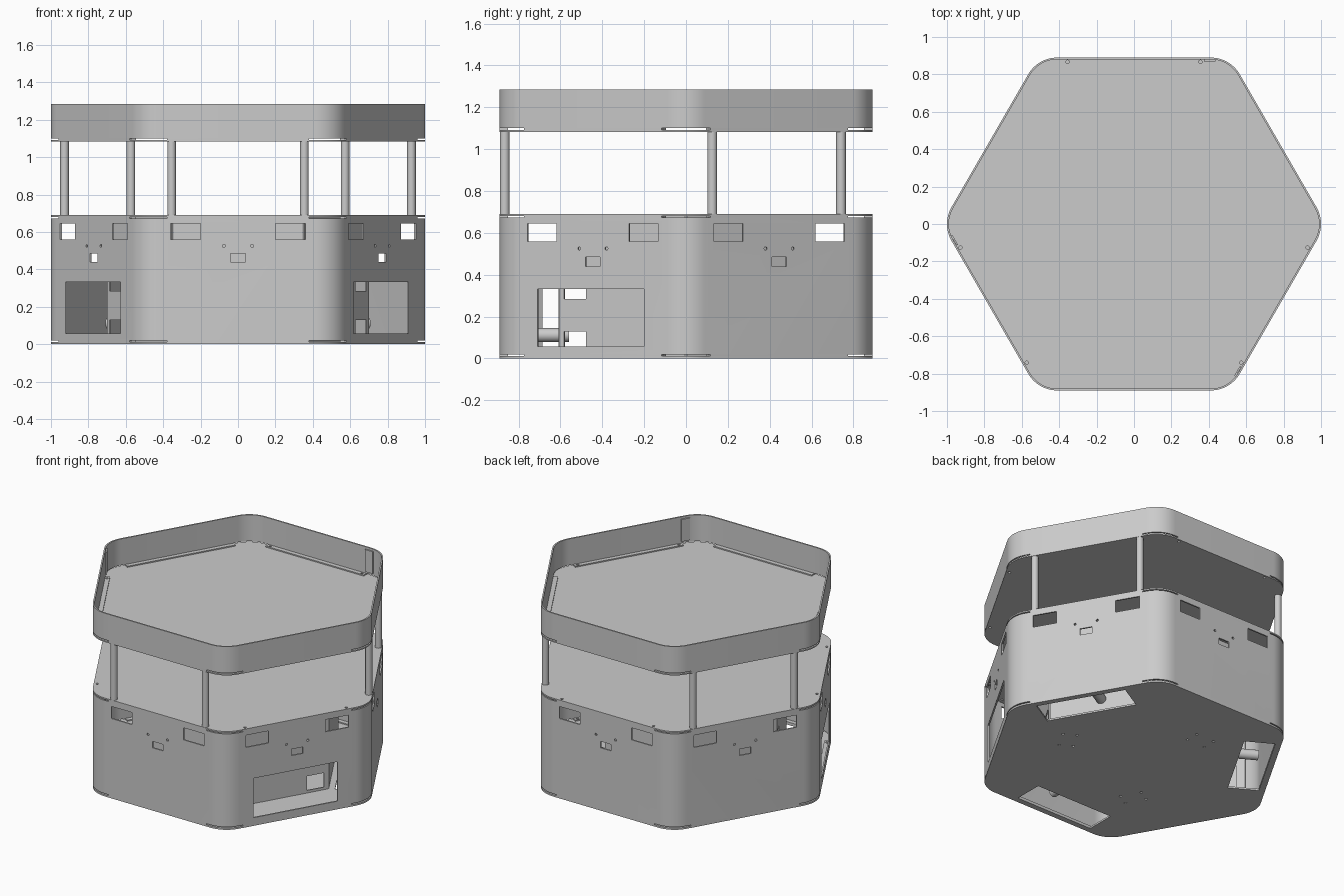
import bpy, bmesh, math
from mathutils import Matrix

if "Cube" in bpy.data.objects:
    bpy.data.objects.remove(bpy.data.objects["Cube"])

APO, RAD, T = 0.89, 0.18, 0.01         # hexagon apothem, corner radius, sheet thickness
A_FACES = (-30, 90, 210)               # faces that start at a seam
B_FACES = (30, 150, 270)               # faces with wheel slots and posts
ALL = A_FACES + B_FACES

grey = bpy.data.materials.new("light_grey")
grey.diffuse_color = (0.6, 0.6, 0.6, 1)
grey.use_nodes = True
grey.node_tree.nodes["Principled BSDF"].inputs["Base Color"].default_value = grey.diffuse_color


def place(az, r, t, z):
    """Frame on a hexagon side: x outward, y along the side."""
    return Matrix.Rotation(math.radians(az), 4, 'Z') @ Matrix.Translation((r, t, z))


def box(bm, az, r, t, z):
    """Box from (min, max) ranges in the frame of one side."""
    c = [(a + b) / 2 for a, b in (r, t, z)]
    s = [b - a for a, b in (r, t, z)]
    bmesh.ops.create_cube(bm, size=1, matrix=place(az, *c) @ Matrix.Diagonal((*s, 1)))


def rod(bm, az, r, t, z, radius, length, radial=False, n=24):
    m = place(az, r, t, z)
    if radial:
        m = m @ Matrix.Rotation(math.pi / 2, 4, 'Y')
    bmesh.ops.create_cone(bm, cap_ends=True, segments=n, radius1=radius,
                          radius2=radius, depth=length, matrix=m)


def make(name, bm, smooth=True):
    bmesh.ops.recalc_face_normals(bm, faces=bm.faces)
    me = bpy.data.meshes.new(name)
    bm.to_mesh(me)
    bm.free()
    me.materials.append(grey)
    ob = bpy.data.objects.new(name, me)
    bpy.context.collection.objects.link(ob)
    return ob


def cut(ob, bm):
    """Subtract a bmesh of cutters, then drop the helper."""
    helper = make("cutter", bm)
    helper.hide_render = True
    mod = ob.modifiers.new("cut", 'BOOLEAN')
    mod.operation, mod.solver, mod.object = 'DIFFERENCE', 'EXACT', helper
    bpy.context.view_layer.objects.active = ob
    bpy.ops.object.modifier_apply(modifier=mod.name)
    bpy.data.objects.remove(helper)


def corner(az, inset=0.0, n=12):
    """Arc of the rounded corner at angle az."""
    d = (APO - RAD) / math.cos(math.pi / 6)
    a = math.radians(az)
    return [(d * math.cos(a) + (RAD - inset) * math.cos(a + f),
             d * math.sin(a) + (RAD - inset) * math.sin(a + f))
            for f in (math.radians(-30 + 60 * i / n) for i in range(n + 1))]


def plate(name, z0, z1):
    bm = bmesh.new()
    pts = [p for k in range(6) for p in corner(60 * k)]
    f = bm.faces.new([bm.verts.new((x, y, z0)) for x, y in pts])
    g = bmesh.ops.extrude_face_region(bm, geom=[f])
    bmesh.ops.translate(bm, vec=(0, 0, z1 - z0),
                        verts=[v for v in g['geom'] if isinstance(v, bmesh.types.BMVert)])
    return make(name, bm)


def wall(name, az, z0, z1):
    """Bent sheet covering two sides, starting at the seam before side az."""
    def path(inset):
        return [corner(az - 30, inset)[-1]] + corner(az + 30, inset) + corner(az + 90, inset)
    bm = bmesh.new()
    rows = [[bm.verts.new(v) for v in ((*o, z0), (*o, z1), (*i, z1), (*i, z0))]
            for o, i in zip(path(0), path(T))]
    for a, b in zip(rows, rows[1:]):
        for k in range(4):
            bm.faces.new((a[k], b[k], b[(k + 1) % 4], a[(k + 1) % 4]))
    bm.faces.new(rows[0])
    bm.faces.new(rows[-1][::-1])
    return make(name, bm)


def screw_holes(bm, z):
    for az in A_FACES:
        for t in (-0.355, 0.355):
            rod(bm, az, 0.867, t, z, 0.009, 0.1, n=12)


# Horizontal plates
base = plate("base_plate", 0, 0.012)
deck = plate("middle_plate", 0.68, 0.69)
tray = plate("tray_floor", 1.083, 1.092)
for ob, z in ((deck, 0.685), (tray, 1.09)):
    bm = bmesh.new()
    screw_holes(bm, z)
    cut(ob, bm)
# Wheel slots and bracket bolt holes in the base
bm = bmesh.new()
for az in B_FACES:
    box(bm, az, (0.65, 0.85), (-0.35, 0.25), (-0.1, 0.1))
for az in A_FACES:
    for r in (0.41, 0.5):
        for t in (0.1, 0.24):
            rod(bm, az, r, t, 0, 0.009, 0.1, n=12)
cut(base, bm)

# Lower body walls, each with windows, sensor slots and holes
for i, az in enumerate(A_FACES):
    ob = wall(f"body_wall_{i + 1}", az, 0.02, 0.673)
    bm = bmesh.new()
    deep = (0.8, 1.0)
    for side in (az, az + 60):
        for s in (-0.28, 0.28):
            box(bm, side, deep, (s - 0.08, s + 0.08), (0.56, 0.645))
        box(bm, side, deep, (-0.04, 0.04), (0.44, 0.485))
        for s in (-0.075, 0.075):
            rod(bm, side, 0.9, s, 0.525, 0.008, 0.2, True, 12)
    if az != 90:                       # access opening on the two front sides
        box(bm, az, deep, (-0.305, 0.283), (0.057, 0.333))
    cut(ob, bm)
    wall(f"tray_wall_{i + 1}", az, 1.1, 1.285)

# Folded flanges joining walls to plates (gaps stay open at the corners)
for name, z0, z1 in (("bottom_flanges", 0.012, 0.02), ("deck_flanges", 0.673, 0.68),
                     ("tray_flanges", 1.092, 1.1)):
    bm = bmesh.new()
    for az in ALL:
        box(bm, az, (0.85, APO), (-0.38, 0.38), (z0, z1))
    ob = make(name, bm)
    bm = bmesh.new()
    screw_holes(bm, (z0 + z1) / 2)
    cut(ob, bm)

# Overlap tabs behind the three seams
for name, z0, z1 in (("body_seam_tabs", 0.05, 0.65), ("tray_seam_tabs", 1.115, 1.27)):
    bm = bmesh.new()
    for az in A_FACES:
        box(bm, az, (0.87, 0.879), (-0.435, -0.375), (z0, z1))
    make(name, bm)

# Inner hexagonal frame; alternate panels have four square cut-outs
for az in ALL:
    bm = bmesh.new()
    box(bm, az, (0.602, 0.61), (-0.346, 0.346), (0.012, 0.68))
    ob = make("inner_panel", bm)
    if az in A_FACES:
        bm = bmesh.new()
        for s in (-0.26, 0.26):
            for z in ((0.03, 0.13), (0.285, 0.385)):
                box(bm, az, (0.5, 0.7), (s - 0.06, s + 0.06), z)
        cut(ob, bm)

# Wheel axles
bm = bmesh.new()
for az in B_FACES:
    rod(bm, az, 0.68, 0, 0.112, 0.033, 0.24, True)
make("wheel_axles", bm)

# Posts carrying the tray
bm = bmesh.new()
for az in B_FACES:
    for t in (-0.355, 0.355):
        rod(bm, az, 0.866, t, 0.8865, 0.023, 0.393)
make("tray_posts", bm)

# Smooth the bends, keep the folds sharp
bpy.ops.object.select_all(action='SELECT')
bpy.ops.object.shade_smooth_by_angle(angle=math.radians(30))
